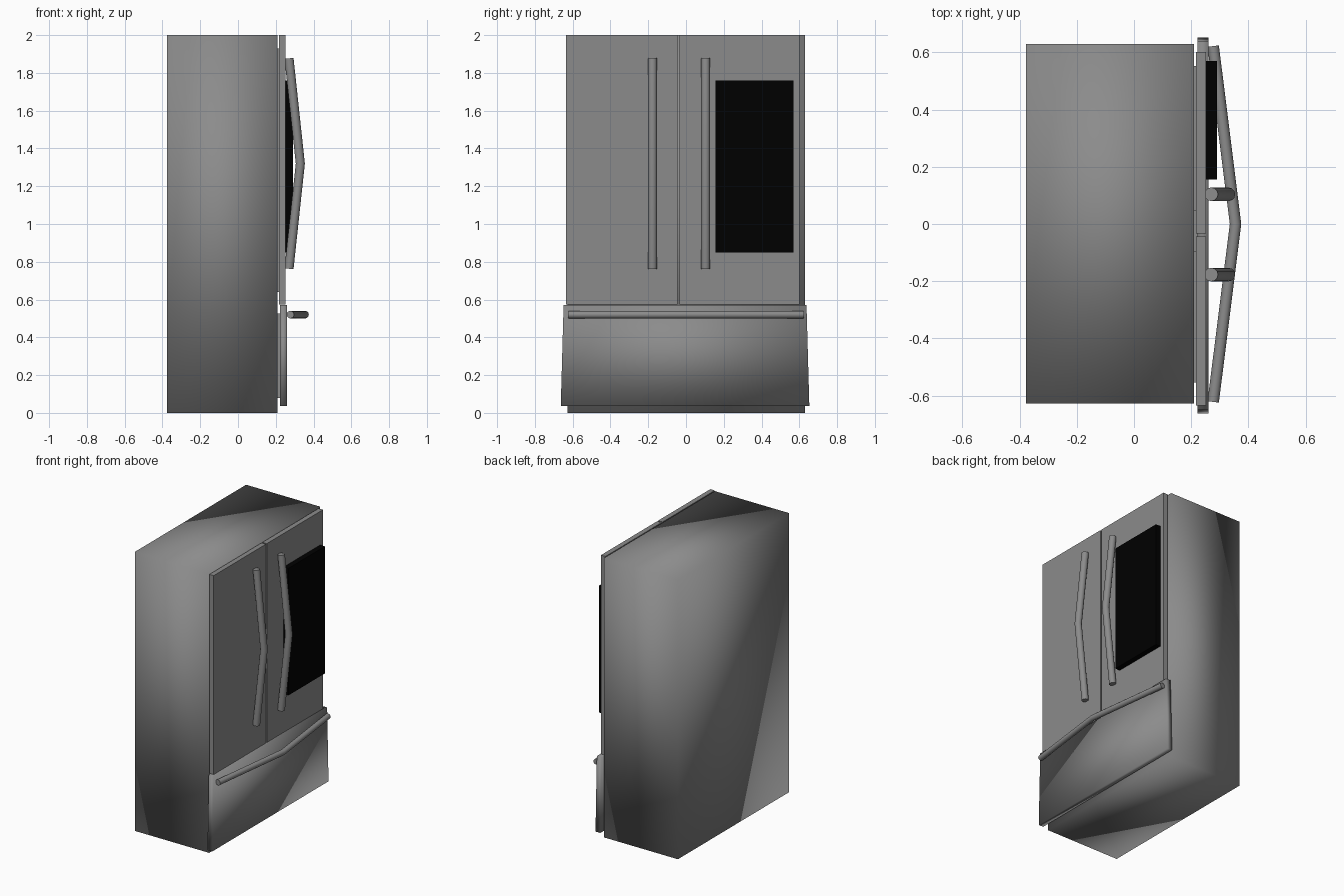
import bpy
import bmesh
from math import radians

if "Cube" in bpy.data.objects:
    bpy.data.objects.remove(bpy.data.objects["Cube"])


def material(name, value):
    mat = bpy.data.materials.new(name)
    mat.diffuse_color = (value, value, value, 1)
    mat.use_nodes = True
    mat.node_tree.nodes["Principled BSDF"].inputs["Base Color"].default_value = mat.diffuse_color
    return mat


steel = material("dark_steel", 0.26)
black = material("black_glass", 0.0)


def box(name, xs, ys, zs, flare=0.0, smooth=False, mat=steel):
    """Box from min/max ranges; flare widens the bottom edge along y."""
    bm = bmesh.new()
    bmesh.ops.create_cube(bm, size=1)
    for v in bm.verts:
        bottom = v.co.z < 0
        side = 1 if v.co.y > 0 else -1
        v.co.x = xs[v.co.x > 0]
        v.co.y = ys[side > 0] + (side * flare if bottom else 0)
        v.co.z = zs[not bottom]
    for f in bm.faces:
        f.smooth = smooth
    mesh = bpy.data.meshes.new(name)
    bm.to_mesh(mesh)
    bm.free()
    mesh.materials.append(mat)
    obj = bpy.data.objects.new(name, mesh)
    bpy.context.collection.objects.link(obj)
    return obj


def bar(name, points, radius):
    """Round capped bar along a bent path."""
    curve = bpy.data.curves.new(name, 'CURVE')
    curve.dimensions = '3D'
    curve.bevel_depth = radius
    curve.bevel_resolution = 4
    curve.use_fill_caps = True
    curve.materials.append(steel)
    spline = curve.splines.new('POLY')
    spline.points.add(len(points) - 1)
    for p, co in zip(spline.points, points):
        p.co = (*co, 1)
    obj = bpy.data.objects.new(name, curve)
    bpy.context.collection.objects.link(obj)
    bpy.ops.object.select_all(action='DESELECT')
    obj.select_set(True)
    bpy.context.view_layer.objects.active = obj
    bpy.ops.object.convert(target='MESH')
    bpy.ops.object.shade_smooth_by_angle(angle=radians(50))
    return obj


# Cabinet
box("cabinet", (-0.377, 0.21), (-0.627, 0.63), (0, 2), smooth=True)

# Two upper doors with inset seals behind them
for side, y0, y1 in (("left", -0.635, -0.044), ("right", -0.034, 0.602)):
    box(side + "_door", (0.217, 0.252), (y0, y1), (0.575, 2))
    box(side + "_door_seal", (0.205, 0.22), (y0 + 0.08, y1 - 0.05), (0.64, 1.93))

# Lower drawer, slightly wider at the bottom, and its seal
box("drawer_front", (0.222, 0.26), (-0.648, 0.638), (0.037, 0.572),
    flare=0.015, smooth=True)
box("drawer_seal", (0.205, 0.226), (-0.55, 0.55), (0.08, 0.525))

# Bent handles
for side, y in (("left", -0.177), ("right", 0.104)):
    bar(side + "_door_handle",
        [(0.27, y, 0.763), (0.33, y, 1.32), (0.27, y, 1.877)], 0.024)
bar("drawer_handle",
    [(0.277, -0.622, 0.52), (0.355, 0, 0.52), (0.277, 0.622, 0.52)], 0.02)

# Dark screen on the right door
box("screen", (0.248, 0.29), (0.155, 0.57), (0.85, 1.76), mat=black)
